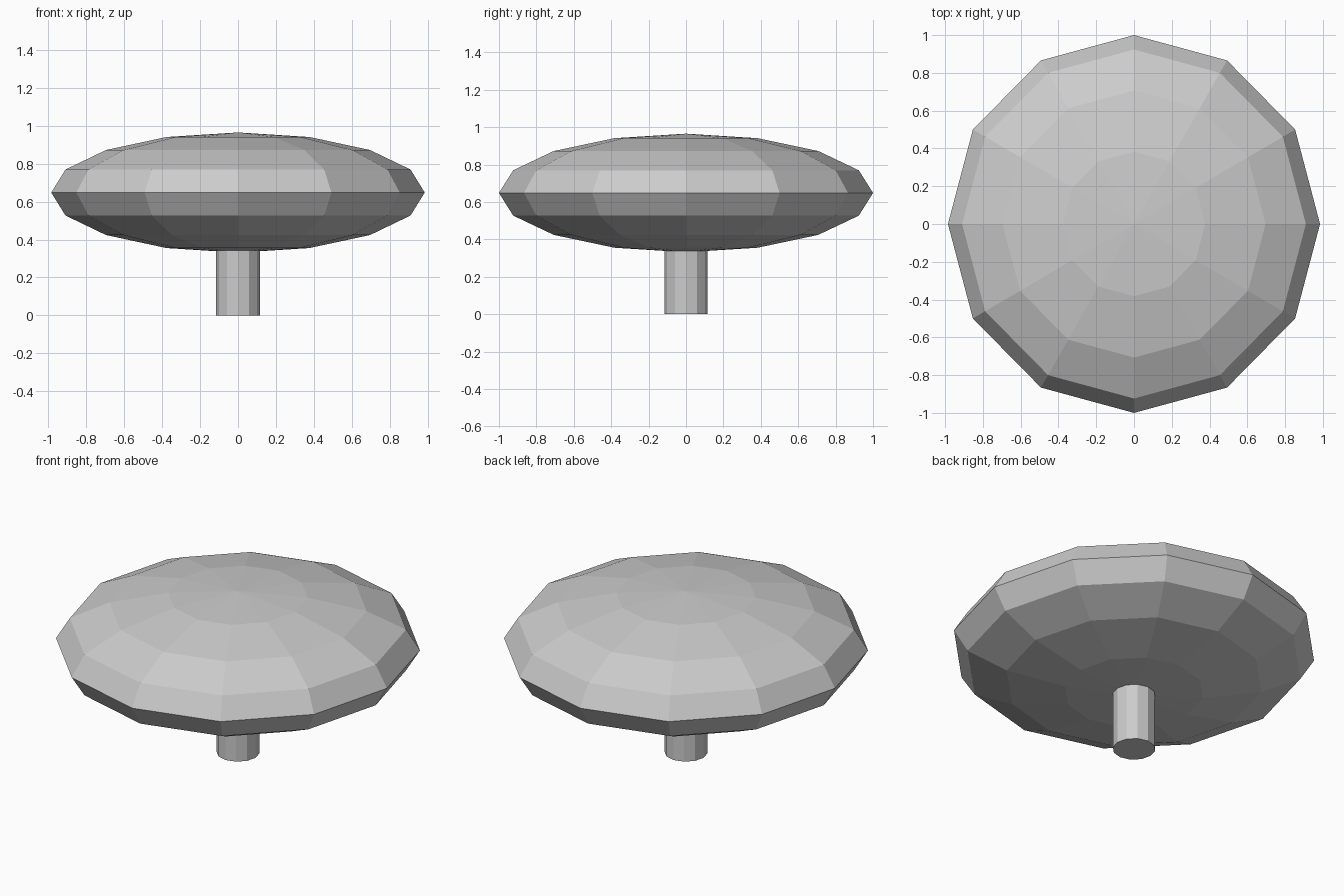
import bpy

SIDES = 12
CAP_CENTRE = 0.648
CAP_SCALE = (0.985, 1.0, 0.317)
STEM_RADIUS = 0.116

if "Cube" in bpy.data.objects:
    bpy.data.objects.remove(bpy.data.objects["Cube"], do_unlink=True)

grey = bpy.data.materials.new("light grey")
colour = (0.6, 0.6, 0.6, 1)
grey.use_nodes = True
grey.diffuse_color = colour
grey.node_tree.nodes["Principled BSDF"].inputs["Base Color"].default_value = colour


def finish(name):
    """Name the new part, apply its scale and colour it, keeping flat faces."""
    part = bpy.context.object
    part.name = part.data.name = name
    bpy.ops.object.transform_apply(location=False, rotation=False, scale=True)
    part.data.materials.append(grey)
    bpy.ops.object.shade_flat()


# Flattened round cap
bpy.ops.mesh.primitive_uv_sphere_add(
    segments=SIDES, ring_count=8, radius=1, location=(0, 0, CAP_CENTRE))
bpy.context.object.scale = CAP_SCALE
finish("cap")

# Upright stem, ending inside the cap
bpy.ops.mesh.primitive_cylinder_add(
    vertices=SIDES, radius=STEM_RADIUS, depth=CAP_CENTRE,
    location=(0, 0, CAP_CENTRE / 2))
finish("stem")
